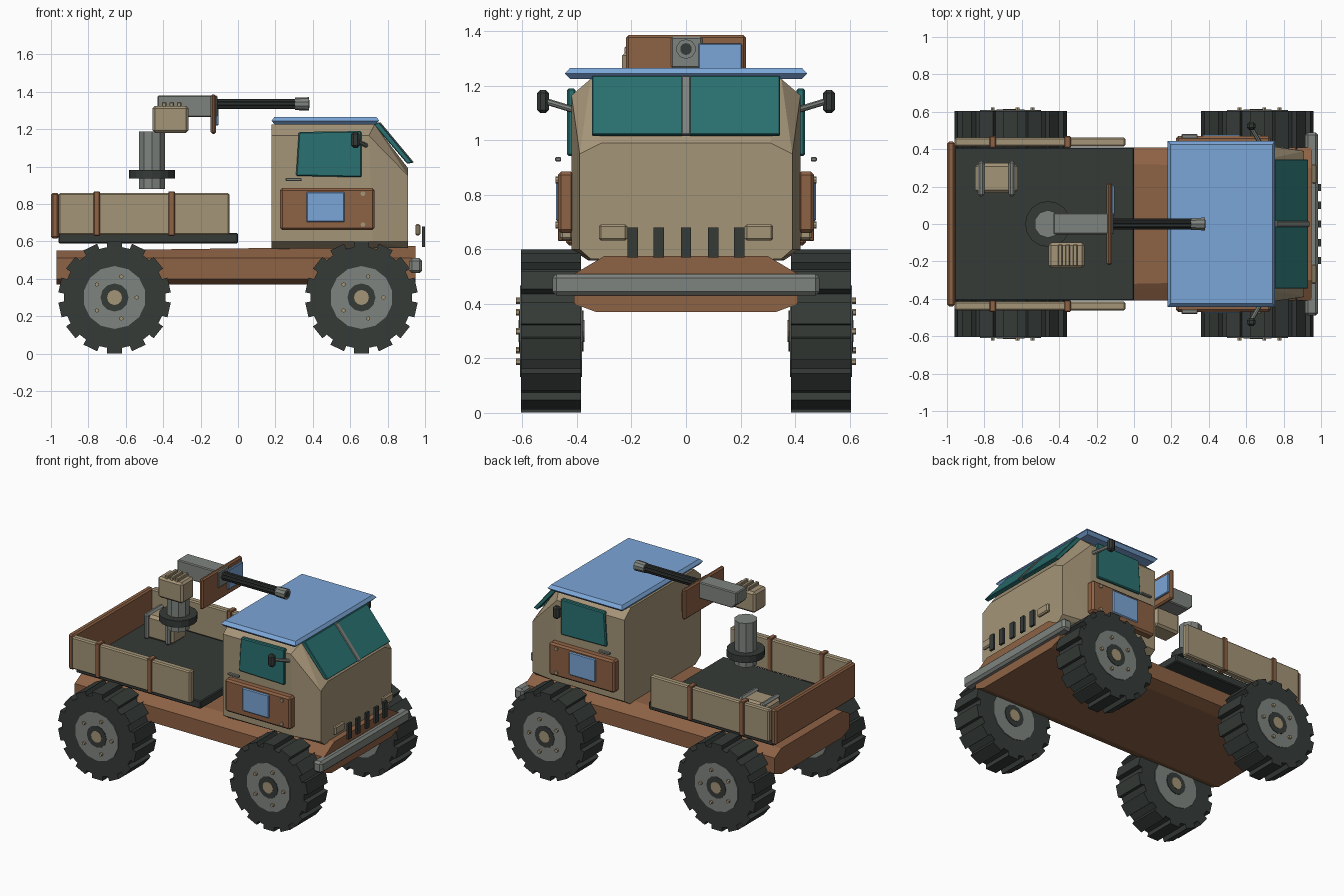
import bpy, bmesh
from math import pi, sin, cos
from mathutils import Vector, Matrix

if "Cube" in bpy.data.objects:
    bpy.data.objects.remove(bpy.data.objects["Cube"])


def mat(name, r, g, b):
    m = bpy.data.materials.new(name)
    m.diffuse_color = [(c / 255) ** 2.2 for c in (r, g, b)] + [1]
    m.use_nodes = True
    m.node_tree.nodes["Principled BSDF"].inputs["Base Color"].default_value = m.diffuse_color
    return m


TAN = mat("tan", 163, 147, 119)
BROWN = mat("brown", 140, 98, 70)
DARK = mat("dark", 56, 61, 58)
GREY = mat("grey", 126, 131, 126)
BLUE = mat("blue", 122, 164, 214)
TEAL = mat("teal", 46, 112, 112)


def finish(name, bm, m, bevel=0):
    bmesh.ops.recalc_face_normals(bm, faces=bm.faces)
    me = bpy.data.meshes.new(name)
    bm.to_mesh(me)
    bm.free()
    me.materials.append(m)
    ob = bpy.data.objects.new(name, me)
    bpy.context.collection.objects.link(ob)
    if bevel:
        b = ob.modifiers.new("bevel", 'BEVEL')
        b.width, b.segments = bevel, 1
    return ob


def hull(name, pts, m, bevel=0):
    bm = bmesh.new()
    for p in pts:
        bm.verts.new(p)
    bmesh.ops.convex_hull(bm, input=bm.verts)
    bmesh.ops.dissolve_limit(bm, angle_limit=0.01, verts=bm.verts, edges=bm.edges)
    return finish(name, bm, m, bevel)


def box(name, x, y, z, m, bevel=0.006):
    return hull(name, [(a, b, c) for a in x for b in y for c in z], m, bevel)


def cyl(name, a, b, r, m, n=12, turn=0.0, r2=None):
    a, b = Vector(a), Vector(b)
    bm = bmesh.new()
    rot = (b - a).to_track_quat('Z', 'Y').to_matrix().to_4x4()
    bmesh.ops.create_cone(bm, cap_ends=True, segments=n, radius1=r, radius2=r2 or r,
                          depth=(b - a).length,
                          matrix=Matrix.Translation((a + b) / 2) @ rot @ Matrix.Rotation(turn, 4, 'Z'))
    return finish(name, bm, m)


def mirrored(pts):
    return [(x, s * y, z) for x, y, z in pts for s in (1, -1)]


# chassis
hull("chassis", mirrored([(x, y, z) for x, top in ((-0.97, (0.34, 0.55)), (0.95, (0.30, 0.575)))
                          for y, z in ((0.33, 0.37), (0.41, 0.40), (0.41, 0.51), top)]), BROWN)

# wheels
for fx, end in ((0.66, "front"), (-0.66, "rear")):
    for s, side in ((-1, "right"), (1, "left")):
        tag = f"{end}_{side}"
        bm = bmesh.new()
        ring = []
        for i in range(14):
            c = pi / 2 + i * 2 * pi / 14
            for d, r in ((-0.145, 0.272), (-0.135, 0.302), (0.135, 0.302), (0.145, 0.272)):
                ring.append(bm.verts.new((fx + r * cos(c + d), s * 0.385, 0.3 + r * sin(c + d))))
        f = bm.faces.new(ring)
        out = bmesh.ops.extrude_face_region(bm, geom=[f])["geom"]
        bmesh.ops.translate(bm, verts=[v for v in out if isinstance(v, bmesh.types.BMVert)],
                            vec=(0, s * 0.22, 0))
        finish("tyre_" + tag, bm, DARK)
        for part, y0, y1, r, m, n in (("rim", 0.381, 0.609, 0.168, GREY, 14),
                                      ("hub", 0.376, 0.612, 0.075, DARK, 12),
                                      ("hub_cap", 0.372, 0.615, 0.04, TAN, 12)):
            cyl(f"{part}_{tag}", (fx, s * y0, 0.3), (fx, s * y1, 0.3), r, m, n)
        for i in range(5):
            a = i * 2 * pi / 5
            x, z = fx + 0.118 * cos(a), 0.3 + 0.118 * sin(a)
            cyl(f"wheel_bolt_{tag}_{i}", (x, s * 0.6, z), (x, s * 0.623, z), 0.012, TAN, 6)

# cab body and roof
hull("cab", mirrored([(0.18, 0.36, 0.56), (0.18, 0.42, 0.60), (0.18, 0.42, 1.165), (0.18, 0.35, 1.225),
                      (0.72, 0.42, 0.60), (0.70, 0.42, 1.165), (0.73, 0.35, 1.225), (0.91, 0.35, 0.565),
                      (0.91, 0.39, 0.60), (0.91, 0.39, 0.95), (0.91, 0.31, 0.99)]), TAN)
hull("roof", mirrored([(0.195, 0.425, 1.225), (0.735, 0.425, 1.225), (0.18, 0.445, 1.245),
                       (0.755, 0.445, 1.245), (0.195, 0.425, 1.266), (0.74, 0.425, 1.266)]), BLUE)

# windscreen panes and centre strut, lying on the sloped front
def sloped(name, y0, y1, t, m):
    hull(name, [(x, y, z) for y in (y0, y1) for x, z in
                ((0.905, 1.015), (0.725, 1.225), (0.915 + t, 1.022), (0.735 + t, 1.238))], m, 0.004)


sloped("windscreen_left", 0.012, 0.345, 0.018, TEAL)
sloped("windscreen_right", -0.345, -0.012, 0.018, TEAL)
sloped("windscreen_strut", -0.016, 0.016, 0.026, GREY)

for s, side in ((-1, "right"), (1, "left")):
    # side window, door panel, handle
    hull("side_window_" + side, [(x, s * y, z) for y in (0.405, 0.436) for x, z in
         ((0.31, 0.95), (0.325, 1.185), (0.66, 1.19), (0.66, 0.943))], TEAL, 0.006)
    box("door_panel_" + side, (0.225, 0.73), (s * 0.41, s * 0.47), (0.66, 0.885), BROWN, 0.012)
    box("door_plate_" + side, (0.365, 0.57), (s * 0.46, s * 0.477), (0.703, 0.865), BLUE)
    for z in (0.69, 0.855):
        cyl(f"door_bolt_{side}_{z}", (0.668, s * 0.465, z), (0.668, s * 0.478, z), 0.013, TAN, 8)
    box("door_handle_" + side, (0.255, 0.34), (s * 0.458, s * 0.48), (0.923, 0.938), GREY, 0.003)
    # wing mirror
    cyl("mirror_arm_" + side, (0.69, s * 0.405, 1.11), (0.63, s * 0.51, 1.142), 0.012, GREY, 8)
    box("mirror_" + side, (0.605, 0.65), (s * 0.503, s * 0.546), (1.1, 1.185), DARK, 0.012)
    # headlight
    box("headlight_" + side, (0.948, 0.975), (s * 0.215, s * 0.32), (0.632, 0.692), TAN, 0.008)
    # bed side wall with straps
    box("bed_wall_" + side, (-0.96, -0.045), (s * 0.415, s * 0.462), (0.635, 0.858), TAN, 0.008)
    for x in (-0.755, -0.355):
        box(f"wall_strap_{side}_{x}", (x - 0.017, x + 0.017), (s * 0.408, s * 0.47),
            (0.63, 0.868), BROWN, 0.004)

# grille slots and bumper
for y in (-0.195, -0.1, 0, 0.1, 0.195):
    box(f"grille_bar_{y}", (0.985, 1.0), (y - 0.019, y + 0.019), (0.57, 0.68), DARK, 0)
box("bumper", (0.915, 0.985), (-0.49, 0.49), (0.43, 0.51), GREY, 0.015)

# cargo bed
box("bed_floor", (-0.96, 0.0), (-0.41, 0.41), (0.59, 0.645), DARK)
box("tailgate", (-1.0, -0.958), (-0.44, 0.44), (0.615, 0.86), BROWN, 0.01)

# stowage case with two straps
box("stowage_case", (-0.85, -0.62), (0.165, 0.325), (0.645, 0.81), TAN, 0.018)
for x in (-0.817, -0.653):
    box(f"case_strap_{x}", (x - 0.018, x + 0.018), (0.147, 0.338), (0.645, 0.822), GREY, 0.012)

# gun mount
cyl("mount_ring", (-0.46, 0, 0.935), (-0.46, 0, 0.982), 0.122, DARK, 16)
cyl("mount_column", (-0.46, 0, 0.88), (-0.46, 0, 1.187), 0.074, GREY, 10)

# gun receiver, ammunition box and its ridges
hull("gun_receiver", [(x, y, z) for y in (-0.055, 0.06) for x, z in
     ((-0.395, 1.265), (-0.43, 1.30), (-0.43, 1.38), (-0.11, 1.38), (-0.11, 1.265))], GREY, 0.006)
box("ammo_box", (-0.458, -0.265), (-0.235, -0.1), (1.18, 1.325), TAN, 0.014)
for x in (-0.395, -0.355, -0.315):
    box(f"ammo_box_ridge_{x}", (x - 0.012, x + 0.012), (-0.225, -0.11), (1.315, 1.345), TAN, 0.004)

# gun shield with viewing plate
box("gun_shield", (-0.146, -0.118), (-0.22, 0.22), (1.175, 1.386), BROWN, 0.009)
box("shield_plate", (-0.12, -0.103), (0.045, 0.205), (1.22, 1.355), BLUE, 0.004)

# barrel cluster and muzzle
for i in range(6):
    a = i * pi / 3
    y, z = 0.019 * cos(a), 1.335 + 0.019 * sin(a)
    cyl(f"barrel_{i}", (-0.12, y, z), (0.32, y, z), 0.011, DARK, 8)
cyl("barrel_core", (-0.12, 0, 1.335), (0.32, 0, 1.335), 0.02, DARK, 8)
cyl("muzzle", (0.305, 0, 1.335), (0.38, 0, 1.335), 0.033, GREY, 10, r2=0.036)
cyl("muzzle_bore", (0.37, 0, 1.335), (0.383, 0, 1.335), 0.022, DARK, 10)
